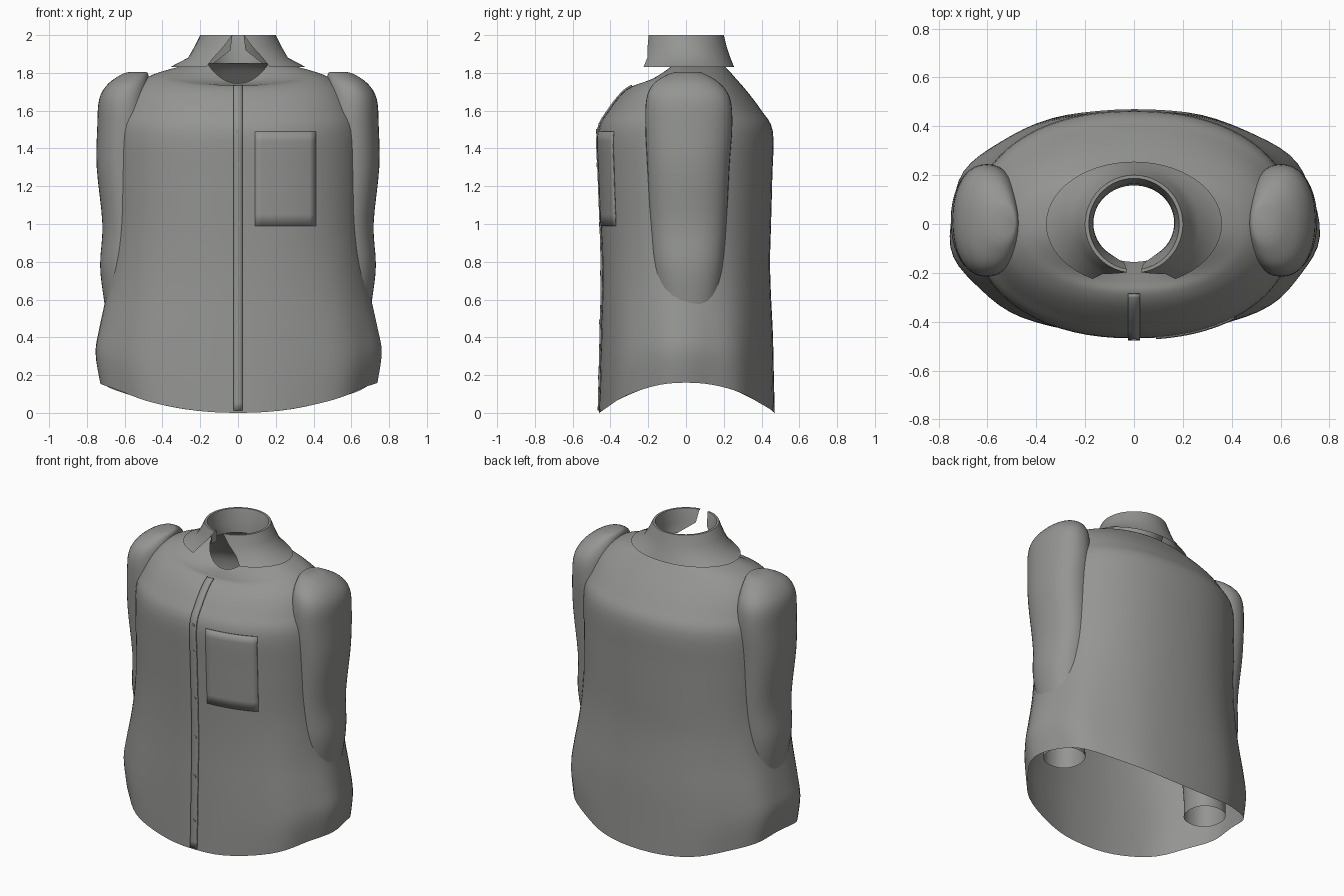
import bpy
from math import sin, cos, acos, pi, copysign

cube = bpy.data.objects.get("Cube")
if cube:
    bpy.data.objects.remove(cube)

fabric = bpy.data.materials.new("grey_fabric")
fabric.use_nodes = True
fabric.diffuse_color = (0.3, 0.305, 0.29, 1)
fabric.node_tree.nodes["Principled BSDF"].inputs["Base Color"].default_value = fabric.diffuse_color

POWER = 2.2  # roundness of the torso cross-section


def sample(rows, t):
    """Smooth interpolation through a list of profile rows."""
    i = min(int(t), len(rows) - 2)
    u = t - i
    p0, p1, p2, p3 = (rows[min(max(k, 0), len(rows) - 1)] for k in range(i - 1, i + 3))
    return [0.5 * (2 * b + (c - a) * u + (2 * a - 5 * b + 4 * c - d) * u * u
                   + (3 * b - a - 3 * c + d) * u ** 3)
            for a, b, c, d in zip(p0, p1, p2, p3)]


def loft(name, rings, closed=True, cap=False, thickness=0):
    """Skin a stack of equal-length point rings."""
    n = len(rings[0])
    verts = [p for ring in rings for p in ring]
    faces = []
    for i in range(len(rings) - 1):
        for j in range(n if closed else n - 1):
            k = (j + 1) % n
            faces.append((i * n + j, i * n + k, (i + 1) * n + k, (i + 1) * n + j))
    if cap:
        faces.append(tuple(range(len(verts) - n, len(verts))))
    mesh = bpy.data.meshes.new(name)
    mesh.from_pydata(verts, [], faces)
    mesh.materials.append(fabric)
    obj = bpy.data.objects.new(name, mesh)
    bpy.context.collection.objects.link(obj)
    if thickness:
        solid = obj.modifiers.new("thickness", "SOLIDIFY")
        solid.thickness = thickness
        solid.offset = 1
    bpy.ops.object.select_all(action="DESELECT")
    obj.select_set(True)
    bpy.context.view_layer.objects.active = obj
    bpy.ops.object.shade_smooth_by_angle(angle=0.8)
    return obj


# Torso rows: front z, side z, back z, half width, front depth, back depth
TORSO = [
    (0.0, 0.16, 0.0, 0.73, 0.46, 0.47),
    (0.2, 0.32, 0.2, 0.755, 0.455, 0.465),
    (0.42, 0.45, 0.42, 0.735, 0.45, 0.46),
    (0.62, 0.62, 0.62, 0.70, 0.445, 0.45),
    (0.8, 0.8, 0.8, 0.675, 0.445, 0.445),
    (0.99, 0.99, 0.99, 0.66, 0.45, 0.45),
    (1.25, 1.25, 1.25, 0.66, 0.46, 0.457),
    (1.49, 1.49, 1.49, 0.655, 0.465, 0.46),
    (1.6, 1.6, 1.6, 0.62, 0.41, 0.40),
    (1.69, 1.7, 1.7, 0.57, 0.34, 0.325),
    (1.73, 1.77, 1.775, 0.49, 0.285, 0.26),
    (1.735, 1.805, 1.82, 0.41, 0.24, 0.22),
    (1.74, 1.84, 1.845, 0.28, 0.19, 0.19),
    (1.745, 1.86, 1.86, 0.17, 0.155, 0.16),
]


def power(v):
    return copysign(abs(v) ** (2 / POWER), v)


def torso_point(t, angle):
    zf, zs, zb, a, front, back = sample(TORSO, t)
    c, s = cos(angle), sin(angle)
    z = zs + ((zf if s < 0 else zb) - zs) * s * s
    fold = 1 + 0.018 * max(0, 1 - z / 0.9) * abs(c) * cos(9 * angle + 1)
    return (a * power(c) * fold, (front if s < 0 else back) * power(s) * fold, z)


def front_point(t, x):
    """Point on the front of the torso at a given x."""
    a = sample(TORSO, t)[3]
    angle = -acos(copysign(abs(x / a) ** (POWER / 2), x))
    return torso_point(t, angle)


STEPS = 4
SEGS = 72
loft("torso", [[torso_point(i / STEPS, 2 * pi * j / SEGS) for j in range(SEGS)]
               for i in range((len(TORSO) - 1) * STEPS + 1)])


# Front plates that follow the torso
def plate(name, t0, t1, x0, x1, rows, cols, thickness):
    grid = [[front_point(t0 + (t1 - t0) * i / rows, x0 + (x1 - x0) * j / cols)
             for j in range(cols + 1)] for i in range(rows + 1)]
    return loft(name, grid, closed=False, thickness=thickness)


plate("button_placket", 0.1, 10, -0.024, 0.024, 40, 2, 0.008)
plate("chest_pocket", 5, 7, 0.09, 0.41, 8, 10, 0.006)

# Buttons
for index, t in enumerate((0.95, 2.3, 3.67, 5.04, 6.25, 7)):
    x, y, z = front_point(t, 0)
    bpy.ops.mesh.primitive_cylinder_add(vertices=12, radius=0.012, depth=0.006,
                                        location=(0, y - 0.008, z), rotation=(pi / 2, 0, 0))
    button = bpy.context.object
    button.name = f"button_{index + 1}"
    button.data.materials.append(fabric)

# Sleeve rows: z, inner x, outer x, front y, back y
SLEEVE = [
    (0.2, 0.43, 0.67, -0.12, 0.13),
    (0.32, 0.43, 0.67, -0.12, 0.13),
    (0.45, 0.42, 0.685, -0.13, 0.15),
    (0.6, 0.42, 0.71, -0.15, 0.18),
    (0.78, 0.43, 0.73, -0.175, 0.2),
    (1.0, 0.44, 0.718, -0.19, 0.215),
    (1.3, 0.45, 0.748, -0.205, 0.23),
    (1.52, 0.46, 0.745, -0.215, 0.245),
    (1.66, 0.465, 0.735, -0.21, 0.235),
    (1.74, 0.47, 0.69, -0.175, 0.185),
    (1.79, 0.475, 0.62, -0.1, 0.11),
    (1.805, 0.485, 0.575, -0.05, 0.07),
]


def sleeve_ring(t, side):
    z, inner, outer, front, back = sample(SLEEVE, t)
    ring = []
    for j in range(40):
        angle = 2 * pi * j / 40
        x = (inner + outer) / 2 * side + (outer - inner) / 2 * power(cos(angle))
        y = (front + back) / 2 + (back - front) / 2 * power(sin(angle))
        ring.append((x, y, z))
    return ring


for label, side in (("left", 1), ("right", -1)):
    loft(f"{label}_sleeve", [sleeve_ring(i / STEPS, side)
                             for i in range((len(SLEEVE) - 1) * STEPS + 1)], cap=True)

# Collar rows, outer edge up and over to the stand: z, half width, half depth, front gap
COLLAR = [
    (1.83, 0.36, 0.255, 0.17),
    (1.88, 0.265, 0.235, 0.13),
    (1.94, 0.23, 0.215, 0.075),
    (2.0, 0.2, 0.2, 0.03),
    (2.0, 0.185, 0.187, 0.03),
    (1.92, 0.172, 0.165, 0.04),
    (1.85, 0.168, 0.158, 0.13),
]
rings = []
for z, a, b, gap in COLLAR:
    start = -acos(gap / a)
    sweep = pi - 2 * start
    rings.append([(a * cos(start + sweep * j / 48), b * sin(start + sweep * j / 48), z)
                  for j in range(49)])
loft("collar", rings, closed=False)
